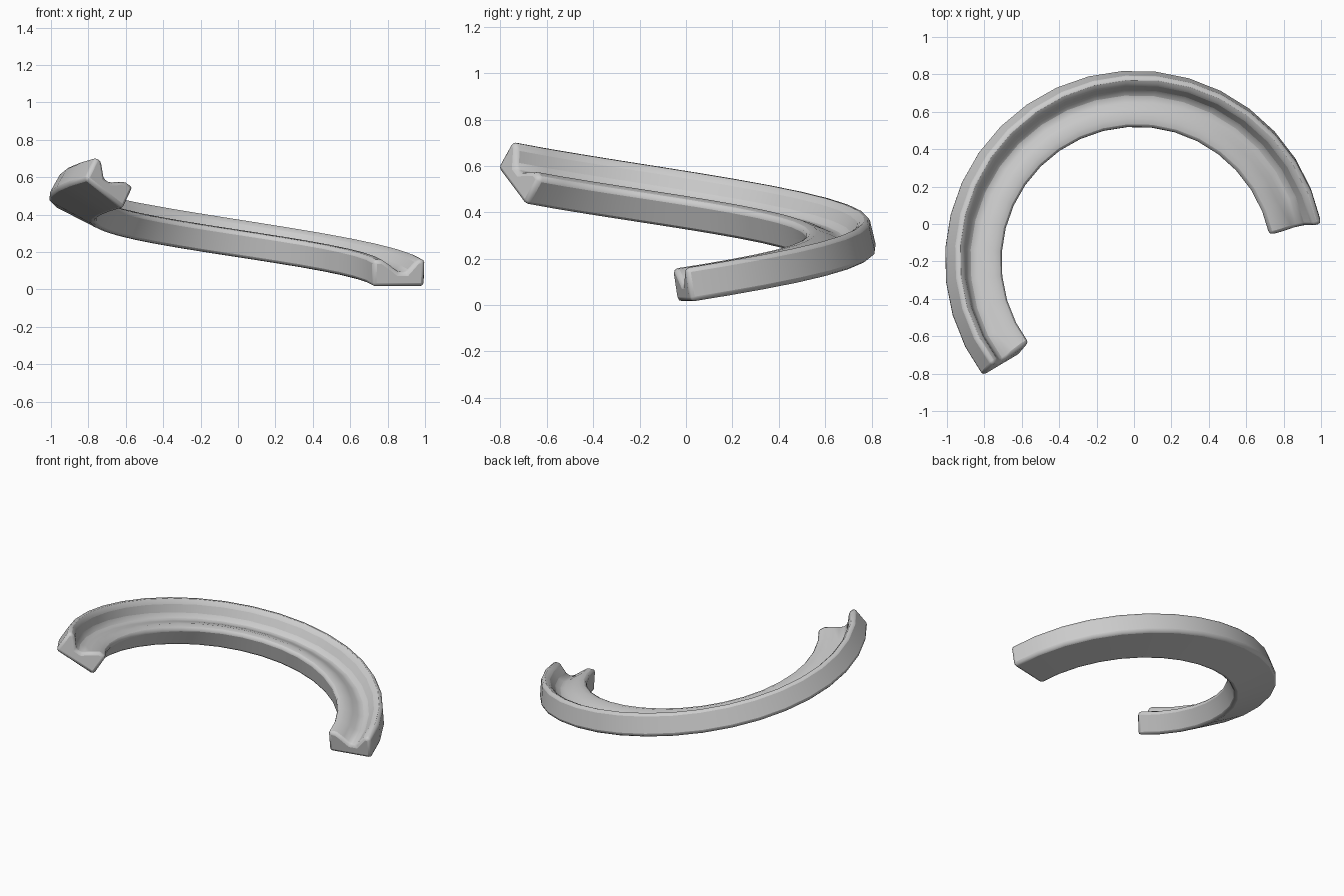
import bpy, bmesh, math
from mathutils import Vector, Matrix

cube = bpy.data.objects.get("Cube")
if cube:
    bpy.data.objects.remove(cube, do_unlink=True)

# Material
grey = bpy.data.materials.new("light_grey")
grey.use_nodes = True
colour = (0.6, 0.6, 0.6, 1)
grey.diffuse_color = colour
grey.node_tree.nodes["Principled BSDF"].inputs["Base Color"].default_value = colour

# Channel cross-section: (outward, up)
PROFILE = [(-0.142, -0.072), (0.142, -0.072), (0.142, 0.075), (0.1, 0.075),
           (0.04, 0.005), (0.0, 0.005), (-0.045, 0.04), (-0.09, 0.07), (-0.142, 0.073)]
CENTRE = Vector((0.01, -0.2, 0))
RADIUS, START, END = 0.87, math.radians(12), math.radians(217)
LOW, HIGH, BANK, STEPS = 0.085, 0.57, math.radians(35), 20


def section(t):
    """Cross-section points on the rising, progressively banked path."""
    a = START + (END - START) * t
    out = Vector((math.cos(a), math.sin(a), 0))
    rise = (HIGH - LOW) / (RADIUS * (END - START))
    tangent = Vector((-math.sin(a), math.cos(a), rise)).normalized()
    turn = Matrix.Rotation(-BANK * t, 3, tangent)
    up = turn @ out.cross(tangent)
    side = turn @ out
    # keep the outer rim on the higher side
    if side.z < -1e-6:
        turn.transpose()
        up, side = turn @ out.cross(tangent), turn @ out
    mid = CENTRE + out * RADIUS + Vector((0, 0, LOW + (HIGH - LOW) * t))
    return [mid + side * u + up * v for u, v in PROFILE]


# Sweep the banked channel and close both ends
bm = bmesh.new()
rings = [[bm.verts.new(p) for p in section(i / STEPS)] for i in range(STEPS + 1)]
n = len(PROFILE)
for r, s in zip(rings, rings[1:]):
    for i in range(n):
        j = (i + 1) % n
        bm.faces.new((r[i], r[j], s[j], s[i]))
bm.faces.new(rings[0])
bm.faces.new(rings[-1])
bmesh.ops.recalc_face_normals(bm, faces=bm.faces)
mesh = bpy.data.meshes.new("curved_track")
bm.to_mesh(mesh)
bm.free()
mesh.materials.append(grey)
track = bpy.data.objects.new("curved_track", mesh)
bpy.context.collection.objects.link(track)

# Rounded edges and smooth shading
bpy.context.view_layer.objects.active = track
track.select_set(True)
bpy.ops.object.shade_smooth_by_angle(angle=math.radians(40))
bevel = track.modifiers.new("rounded_edges", 'BEVEL')
bevel.width = 0.02
bevel.segments = 2
bevel.limit_method = 'ANGLE'
bevel.angle_limit = math.radians(33)
